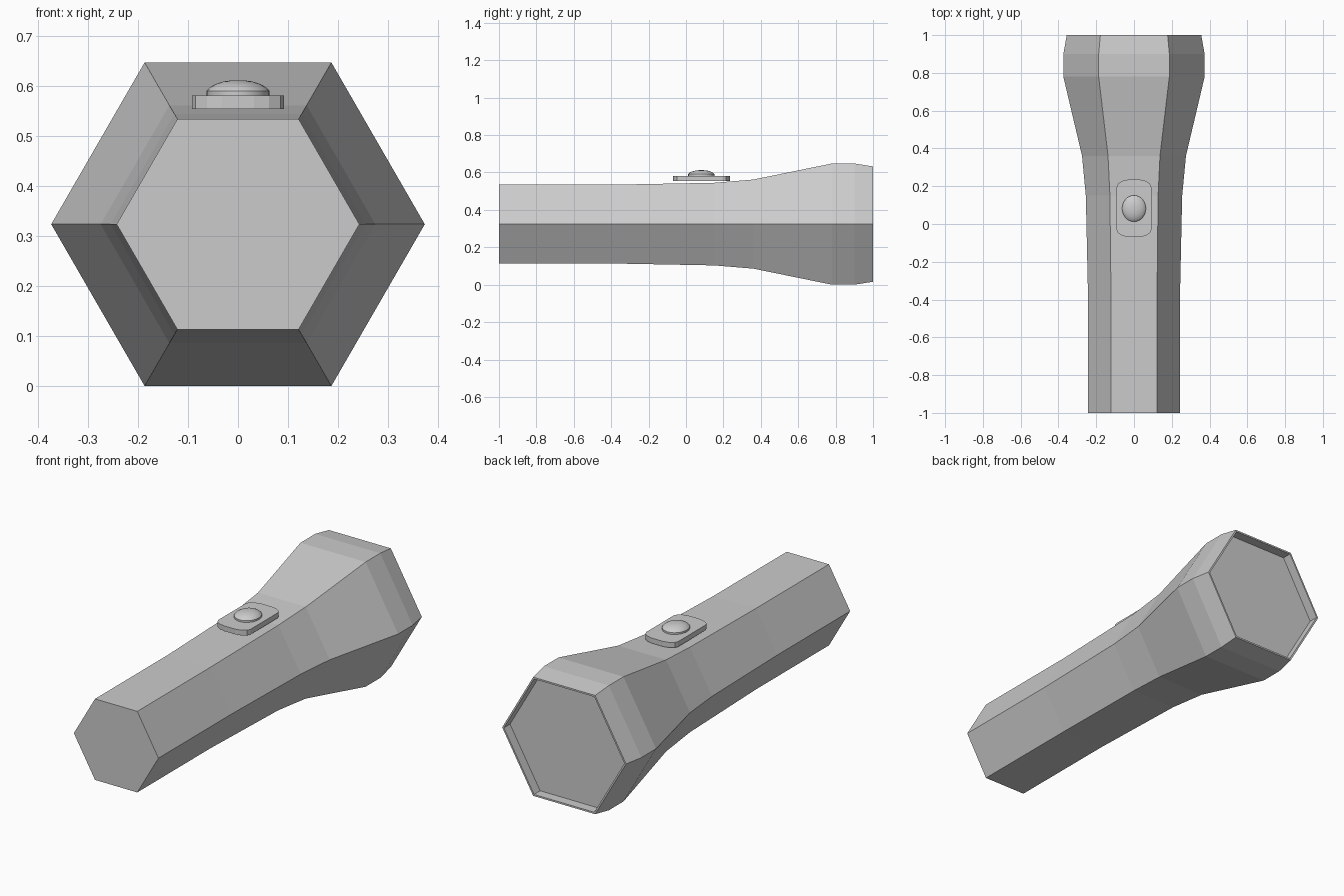
import bpy, bmesh
from math import cos, sin, pi

cube = bpy.data.objects.get("Cube")
if cube:
    bpy.data.objects.remove(cube, do_unlink=True)

grey = bpy.data.materials.new("plain grey")
grey.use_nodes = True
grey.diffuse_color = (0.6, 0.6, 0.6, 1)
grey.node_tree.nodes["Principled BSDF"].inputs["Base Color"].default_value = (0.6, 0.6, 0.6, 1)


def loft(name, rings):
    """Skin a list of equal-length point rings and cap both ends."""
    bm = bmesh.new()
    loops = [[bm.verts.new(p) for p in ring] for ring in rings]
    n = len(loops[0])
    for a, b in zip(loops, loops[1:]):
        for i in range(n):
            j = (i + 1) % n
            bm.faces.new((a[i], a[j], b[j], b[i]))
    bm.faces.new(loops[0])
    bm.faces.new(loops[-1])
    bmesh.ops.recalc_face_normals(bm, faces=bm.faces)
    mesh = bpy.data.meshes.new(name)
    bm.to_mesh(mesh)
    bm.free()
    mesh.materials.append(grey)
    obj = bpy.data.objects.new(name, mesh)
    bpy.context.collection.objects.link(obj)
    return obj


def hexagon(y, r):
    return [(r * cos(k * pi / 3), y, 0.324 + r * sin(k * pi / 3)) for k in range(6)]


# Hexagonal handle flaring into the head, with the lens recessed in the rim
stations = [(-1, .243), (-.4, .243), (.15, .255), (.36, .275),
            (.78, .374), (.9, .374), (1, .356), (1, .346), (.95, .346)]
loft("torch_body", [hexagon(y, r) for y, r in stations])

# Switch plate with rounded ends
quarter = [(.092, .112), (.085, .130), (.062, .145), (.032, .152)]
half = quarter + [(-x, y) for x, y in reversed(quarter)]
outline = half + [(-x, -y) for x, y in half]
loft("switch_plate", [[(x, .083 + y, z) for x, y in outline] for z in (.555, .582)])

# Domed oval push button
dome = [(1, .58), (1, .591), (.9, .598), (.7, .605), (.45, .61), (.2, .612)]
button = loft("switch_button", [
    [(.063 * s * cos(k * pi / 12), .082 + .07 * s * sin(k * pi / 12), z) for k in range(24)]
    for s, z in dome])
bpy.context.view_layer.objects.active = button
button.select_set(True)
bpy.ops.object.shade_smooth_by_angle(angle=pi / 6)
